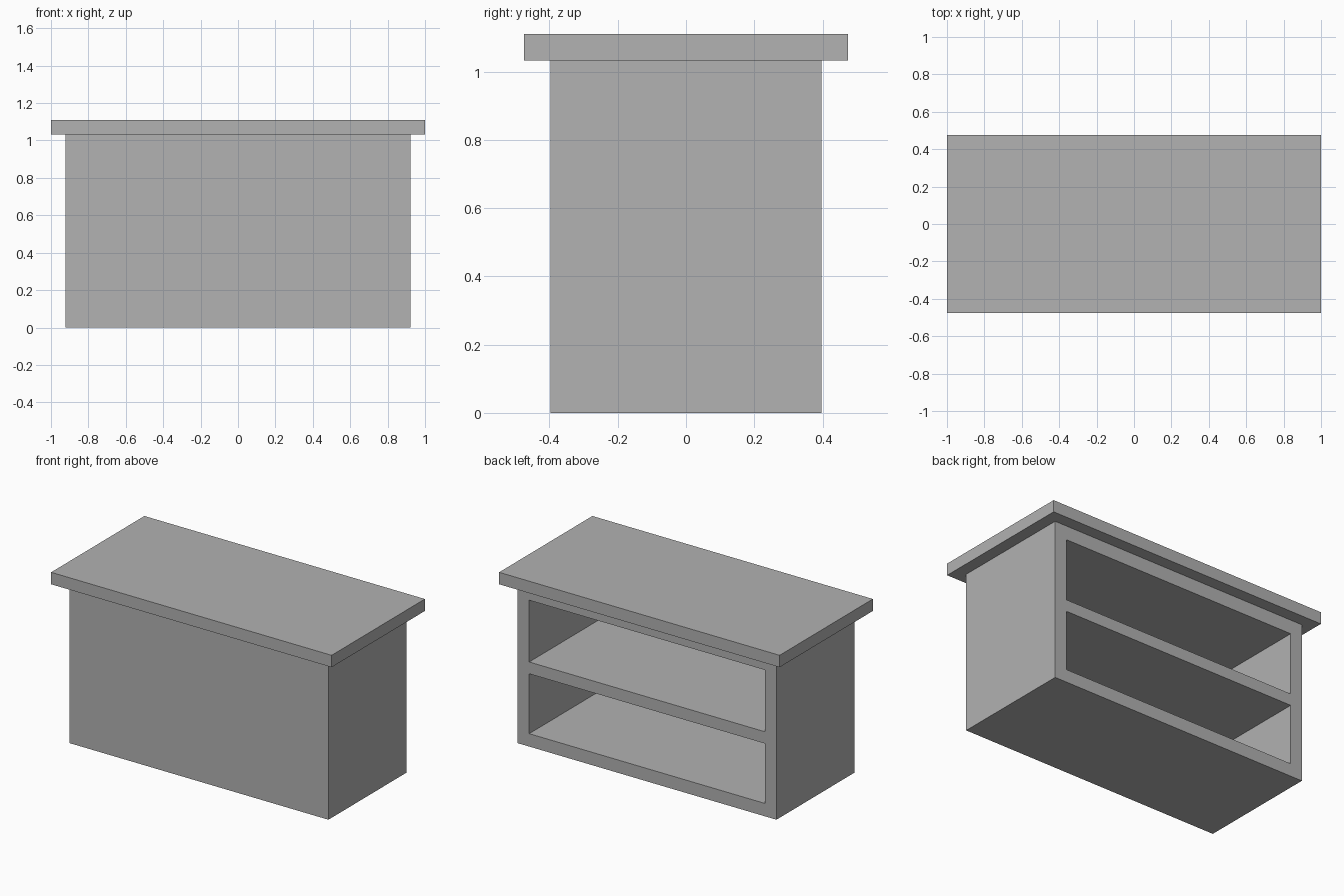
import bpy

if "Cube" in bpy.data.objects:
    bpy.data.objects.remove(bpy.data.objects["Cube"], do_unlink=True)

# Single plain grey
grey = bpy.data.materials.new("plain_grey")
grey.use_nodes = True
colour = (0.445, 0.445, 0.445, 1)
grey.diffuse_color = colour
grey.node_tree.nodes["Principled BSDF"].inputs["Base Color"].default_value = colour


def box(name, x, y, z):
    """Axis-aligned box from (min, max) pairs."""
    spans = (x, y, z)
    bpy.ops.mesh.primitive_cube_add(size=1, location=[(a + b) / 2 for a, b in spans])
    ob = bpy.context.object
    ob.name = name
    ob.scale = [b - a for a, b in spans]
    bpy.ops.object.transform_apply(location=False, rotation=False, scale=True)
    ob.data.materials.append(grey)
    return ob


half_width, half_depth, body_top = 0.923, 0.397, 1.033
wall = 0.083

# Worktop overhanging on every side
box("counter_top", (-1, 1), (-0.475, 0.475), (body_top, 1.11))

# Cabinet, closed at the front and open at the back
body = box("cabinet_body", (-half_width, half_width), (-half_depth, half_depth), (0, body_top))

# Two open compartments, leaving a shelf between them
for name, z in (("lower", (wall, 0.469)), ("upper", (0.545, 0.943))):
    cutter = box(name + "_compartment_cutter", (wall - half_width, half_width - wall),
                 (wall - half_depth, half_depth + 0.1), z)
    cutter.hide_render = True
    cut = body.modifiers.new(name + "_compartment", 'BOOLEAN')
    cut.operation = 'DIFFERENCE'
    cut.solver = 'EXACT'
    cut.object = cutter
    bpy.ops.object.select_all(action='DESELECT')
    body.select_set(True)
    bpy.context.view_layer.objects.active = body
    bpy.ops.object.modifier_apply(modifier=cut.name)
    bpy.data.objects.remove(cutter, do_unlink=True)
